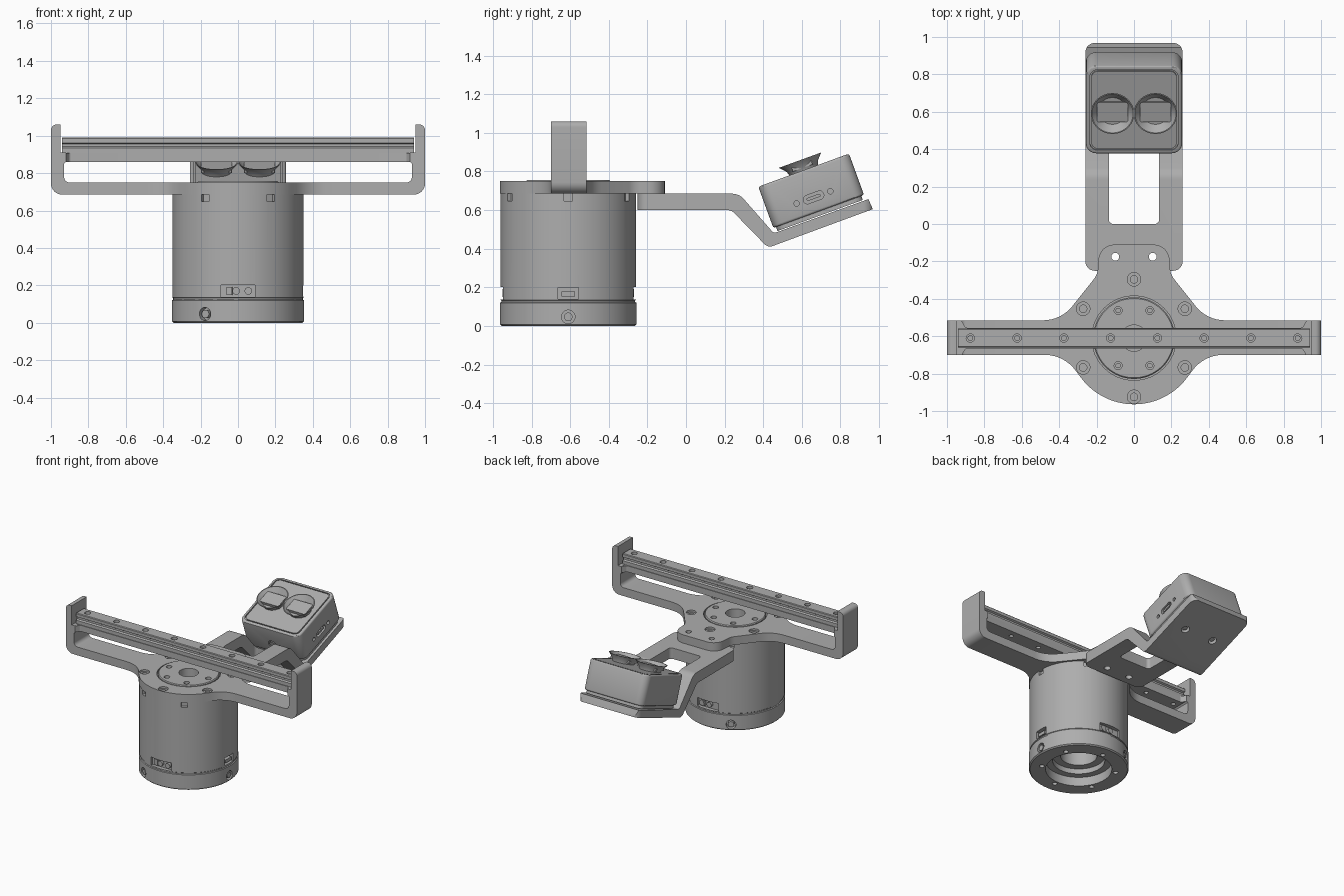
import bpy, bmesh, math
from math import pi, sin, cos, radians
from mathutils import Matrix, Vector

if "Cube" in bpy.data.objects:
    bpy.data.objects.remove(bpy.data.objects["Cube"])

grey = bpy.data.materials.new("machined grey")
grey.use_nodes = True
COLOUR = (0.42, 0.42, 0.42, 1)
grey.diffuse_color = COLOUR
for node in grey.node_tree.nodes:
    if node.type == 'BSDF_PRINCIPLED':
        node.inputs["Base Color"].default_value = COLOUR

CY = -0.61                      # y of the drum axis
parts = []


def finish(name, bm, matrix=None):
    bmesh.ops.recalc_face_normals(bm, faces=bm.faces[:])
    if matrix:
        bm.transform(matrix)
    mesh = bpy.data.meshes.new(name)
    bm.to_mesh(mesh)
    bm.free()
    mesh.materials.append(grey)
    obj = bpy.data.objects.new(name, mesh)
    bpy.context.collection.objects.link(obj)
    parts.append(obj)
    return obj


def rounded(corners, steps=8):
    """Fillet a polygon given as (u, v) or (u, v, radius) corners."""
    out, n = [], len(corners)
    for i, c in enumerate(corners):
        p = Vector(c[:2])
        r = c[2] if len(c) > 2 else 0
        if r == 0:
            out.append(p)
            continue
        a = (Vector(corners[i - 1][:2]) - p).normalized()
        b = (Vector(corners[(i + 1) % n][:2]) - p).normalized()
        half = math.acos(max(-1, min(1, a.dot(b)))) / 2
        mid = p + (a + b).normalized() * r / sin(half)
        s, e = p + a * r / math.tan(half) - mid, p + b * r / math.tan(half) - mid
        t0 = math.atan2(s.y, s.x)
        dt = (math.atan2(e.y, e.x) - t0 + pi) % (2 * pi) - pi
        for k in range(steps + 1):
            t = t0 + dt * k / steps
            out.append(mid + Vector((cos(t), sin(t))) * r)
    return out


def rect(x0, y0, x1, y1, r):
    return rounded([(x0, y0, r), (x1, y0, r), (x1, y1, r), (x0, y1, r)])


def prism(name, outline, axis, lo, hi, matrix=None):
    place = {'X': lambda u, v, w: (w, u, v), 'Y': lambda u, v, w: (u, w, v),
             'Z': lambda u, v, w: (u, v, w)}[axis]
    bm = bmesh.new()
    face = bm.faces.new([bm.verts.new(place(p[0], p[1], lo)) for p in outline])
    new = bmesh.ops.extrude_face_region(bm, geom=[face])["geom"]
    move = Vector(place(0, 0, hi - lo))
    bmesh.ops.translate(bm, vec=move, verts=[g for g in new if isinstance(g, bmesh.types.BMVert)])
    return finish(name, bm, matrix)


def lathe(name, profile, matrix=None):
    bm = bmesh.new()
    vs = [bm.verts.new((r, 0, z)) for r, z in profile]
    es = [bm.edges.new(pair) for pair in zip(vs, vs[1:] + vs[:1])]
    bmesh.ops.spin(bm, geom=vs + es, cent=(0, 0, 0), axis=(0, 0, 1),
                   angle=2 * pi, steps=96, use_merge=False)
    bmesh.ops.remove_doubles(bm, verts=bm.verts[:], dist=1e-5)
    return finish(name, bm, matrix or Matrix.Translation((0, CY, 0)))


def cylinders(name, spots, r, depth, matrix=None, axis='Z', r2=None):
    bm = bmesh.new()
    turn = {'Z': Matrix(), 'X': Matrix.Rotation(pi / 2, 4, 'Y'), 'Y': Matrix.Rotation(pi / 2, 4, 'X')}[axis]
    for s in spots:
        bmesh.ops.create_cone(bm, cap_ends=True, segments=32, radius1=r, radius2=r2 or r,
                              depth=depth, matrix=Matrix.Translation(s) @ turn)
    return finish(name, bm, matrix)


def radial_boxes(name, angles, radius, z, size):
    """Boxes (depth, width, height) standing round the drum."""
    bm = bmesh.new()
    for a in angles:
        m = (Matrix.Translation((0, CY, z)) @ Matrix.Rotation(radians(a), 4, 'Z')
             @ Matrix.Translation((radius, 0, 0)) @ Matrix.Diagonal((*size, 1)))
        bmesh.ops.create_cube(bm, size=1, matrix=m)
    return finish(name, bm)


def cut(obj, cutter, operation='DIFFERENCE'):
    mod = obj.modifiers.new("cut", 'BOOLEAN')
    mod.object, mod.operation, mod.solver = cutter, operation, 'EXACT'
    bpy.context.view_layer.objects.active = obj
    bpy.ops.object.modifier_apply(modifier=mod.name)
    parts.remove(cutter)
    bpy.data.objects.remove(cutter)


def ring(r, z, start=0, count=6):
    return [(r * cos(radians(start + 360 / count * k)),
             CY + r * sin(radians(start + 360 / count * k)), z) for k in range(count)]


# Motor drum with hollow underside
drum = lathe("motor_drum", [
    (0, .22), (.13, .22), (.13, .11), (.185, .11), (.185, .07), (.235, .07), (.235, 0), (.345, 0),
    (.354, .008), (.354, .12), (.347, .123), (.347, .132), (.351, .135), (.351, .685),
    (.07, .685), (.07, .6), (0, .6)])
cut(drum, radial_boxes("notches", range(0, 360, 60), .35, .667, (.04, .045, .04)))
cut(drum, radial_boxes("wide_sockets", (90, 270), .35, .17, (.06, .18, .065)))
cut(drum, radial_boxes("side_socket", (0,), .35, .17, (.06, .105, .06)))
cut(drum, cylinders("bottom_holes", ring(.265, 0, 30), .018, .06))
for k, a in enumerate((0, 120, 240)):
    m = Matrix.Translation((0, CY, .047)) @ Matrix.Rotation(radians(a), 4, 'Z')
    cut(drum, cylinders("base_hole", [(.35, 0, 0)], .035, .07, m, 'X'))
    cylinders("base_set_screw", [(.325, 0, 0)], .022, .05, m, 'X')
cylinders("wide_socket_plugs", [(x, CY + s * .325, .17) for s in (-1, 1) for x in (-.01, .055)],
          .02, .03, axis='Y')
radial_boxes("socket_blocks", (82, 262), .325, .17, (.03, .03, .045))
radial_boxes("side_socket_plug", (0,), .33, .165, (.03, .07, .025))

# Rotating hub in the plate
hub = lathe("hub", [(.07, .68), (.07, .757), (.212, .757), (.218, .751), (.218, .68)])
cut(hub, cylinders("hub_holes", ring(.17, .757), .021, .06))
cylinders("hub_screws", ring(.17, .72), .014, .04)

# Top plate: disc, arms and rear lobe
half = [(.354 * sin(radians(t)), CY - .354 * cos(radians(t))) for t in range(0, 55, 3)]
half += rounded([(.287, -.819), (.373, -.70, .2), (.6, -.70), (.6, -.515), (.39, -.515, .2),
                 (.195, -.27, .1), (.185, -.11, .085), (0, -.11)])[1:]
plate = prism("top_plate", half + [(-p[0], p[1]) for p in half[-2:0:-1]], 'Z', .685, .75)
cut(plate, cylinders("hub_opening", [(0, CY, .72)], .226, .2))
cut(plate, cylinders("counterbores", ring(.314, .75, 30), .036, .03))
cut(plate, cylinders("screw_holes", ring(.314, .74, 30), .02, .08))
lobe_holes = [(s * .1, -.175, .65) for s in (-1, 1)]
cut(plate, cylinders("lobe_holes", lobe_holes, .021, .4))

# Upright arm ends with the ledges that carry the rail
end = rounded([(.6, .685), (1, .685, .06), (1, 1.06, .03), (.95, 1.06), (.95, .91),
               (.92, .91), (.92, .86), (.93, .85), (.93, .75, .03), (.6, .75)])
prism("left_arm", end, 'Y', -.70, -.515)
prism("right_arm", [(-p[0], p[1]) for p in end], 'Y', -.70, -.515)

# Crosspiece with flared ends, and the grooved rail on it
quarter = rounded([(.925, .09), (.92, .09), (.90, .055, .015), (0, .055)])
right = quarter[::-1] + [(p[0], -p[1]) for p in quarter]
outline = right + [(-p[0], p[1]) for p in right[-2:0:-1]]
cross = prism("crosspiece", outline, 'Z', .86, .908, Matrix.Translation((0, CY, 0)))
side = [(.05, .908), (.05, .935), (.038, .942), (.038, .955), (.05, .962), (.05, .985), (.045, .99)]
rail = prism("rail", [(CY + y, z) for y, z in side] + [(CY - y, z) for y, z in side[::-1]],
             'X', -.94, .94)
bolts = [(-.875 + .25 * k, CY, .95) for k in range(8)]
cut(rail, cylinders("rail_holes", [(x, y, .99) for x, y, z in bolts], .022, .05))
cylinders("rail_bolts", [(x, y, .96) for x, y, z in bolts], .015, .03)
cut(cross, cylinders("cross_holes", [(x, y, .86) for x, y, z in bolts], .016, .05))

# Cranked bracket with a window
bracket = prism("bracket", rounded([
    (-.25, .60), (.235, .60, .05), (.425, .405, .04), (.968, .605), (.945, .657),
    (.455, .48, .02), (.275, .685, .08), (-.25, .685)]), 'X', -.26, .26)
cut(bracket, prism("rounding", rect(-.26, -.25, .26, .968, .05), 'Z', .2, .9), 'INTERSECT')
cut(bracket, prism("window", rect(-.135, 0, .135, .41, .025), 'Z', .2, .9))
cut(bracket, cylinders("bracket_holes", lobe_holes, .024, .4))

# Camera box, tilted toward the front
tilt = Matrix.Translation((0, .695, .572)) @ Matrix.Rotation(radians(20), 4, 'X')
screws = [(s * .125, 0, -.04) for s in (-1, 1)]
cut(bracket, cylinders("camera_screw_holes", screws, .03, .05, tilt))
cylinders("camera_screws", screws, .018, .02, tilt)
prism("camera_base", rect(-.245, -.235, .245, .235, .05), 'Z', 0, .03, tilt)
box = prism("camera_body", rect(-.257, -.25, .257, .25, .055), 'Z', .022, .25)
bev = box.modifiers.new("bevel", 'BEVEL')
bev.width, bev.segments, bev.limit_method, bev.angle_limit = .012, 3, 'ANGLE', radians(50)
bpy.context.view_layer.objects.active = box
bpy.ops.object.modifier_apply(modifier=bev.name)
box.data.transform(tilt)
cut(box, prism("face_recess", rect(-.236, -.228, .236, .228, .04), 'Z', .24, .3, tilt))
prism("camera_face", rect(-.228, -.22, .228, .22, .035), 'Z', .2, .25, tilt)
cut(box, prism("port", rect(-.055, .078, .055, .122, .021), 'X', .235, .3, tilt))
cut(box, cylinders("side_holes", [(.257, y, .1) for y in (-.093, .093)], .014, .04, tilt, 'X'))
prism("port_tongue", rect(-.038, .092, .038, .108, .007), 'X', .23, .254, tilt)
cut(box, cylinders("front_hole", [(0, -.25, .1)], .034, .04, tilt, 'Y'))
cylinders("front_button", [(0, -.235, .1)], .024, .03, tilt, 'Y')

# Flared lens hoods with rectangular windows
for name, s in (("left", 1), ("right", -1)):
    x = s * .115
    lathe(name + "_lens_hood", [(0, .245), (.078, .245), (.085, .27), (.116, .305),
                                (.11, .305), (.076, .265), (0, .265)],
          tilt @ Matrix.Translation((x, 0, 0)))
    prism(name + "_lens_window", rect(x - .082, -.055, x + .082, .055, .004), 'Z', .262, .287, tilt)

# Smooth shading with sharp edges kept
bpy.ops.object.select_all(action='DESELECT')
for obj in parts:
    obj.select_set(True)
bpy.context.view_layer.objects.active = drum
bpy.ops.object.shade_smooth_by_angle(angle=radians(30))
